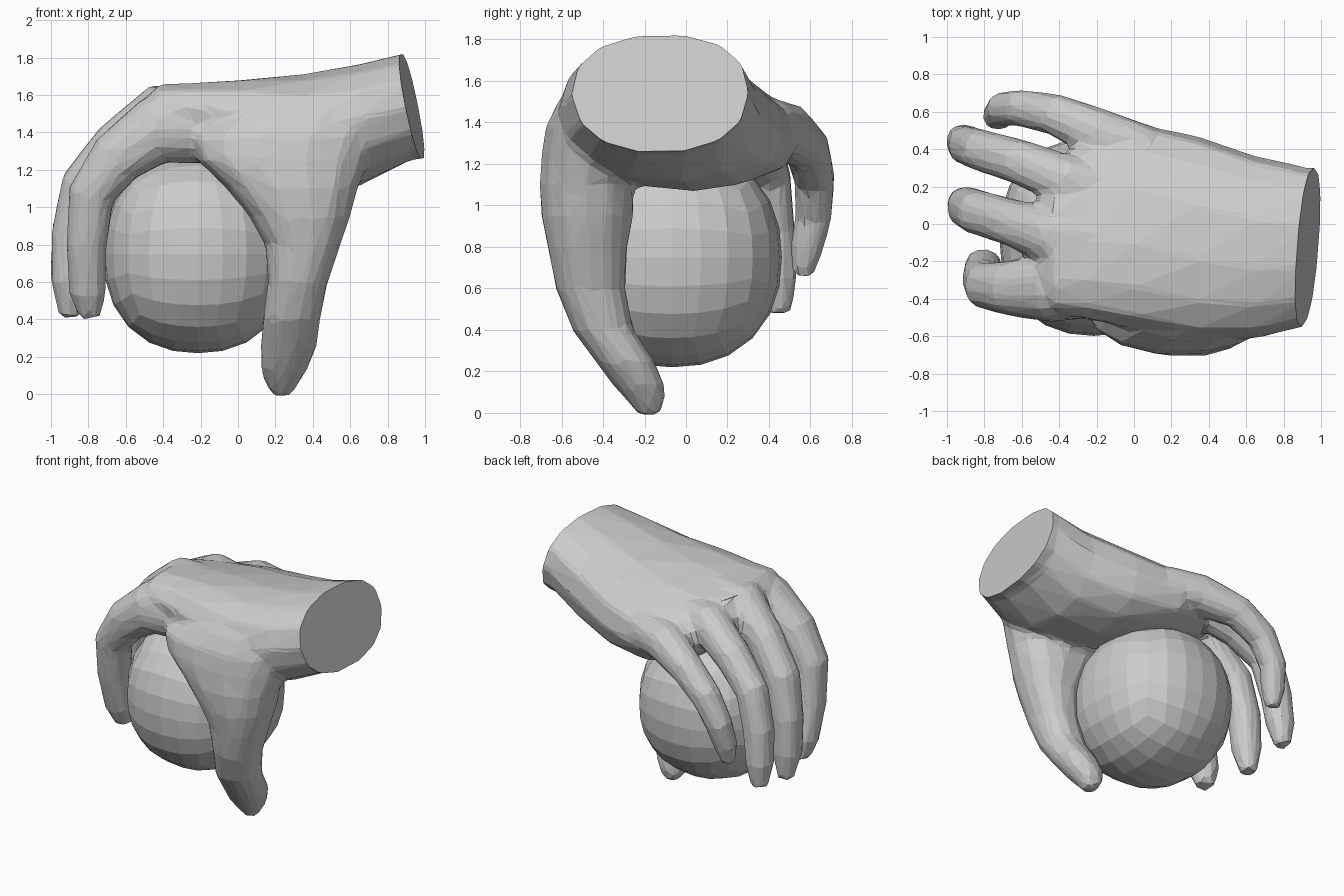
import bpy, bmesh
from math import sin, cos, tan, pi, copysign
from mathutils import Vector

if "Cube" in bpy.data.objects:
    bpy.data.objects.remove(bpy.data.objects["Cube"])

N = 14


def loft(bm, rings):
    """Skin a list of rings into a closed tube."""
    vs = [[bm.verts.new(p) for p in r] for r in rings]
    for a, b in zip(vs, vs[1:]):
        for i in range(len(a)):
            j = (i + 1) % len(a)
            bm.faces.new((a[i], a[j], b[j], b[i]))
    bm.faces.new(vs[0][::-1])
    bm.faces.new(vs[-1])


def oval(k, e=0.88):
    """Point k on a slightly squared unit oval."""
    c, s = cos(2 * pi * k / N), sin(2 * pi * k / N)
    return copysign(abs(c) ** e, c), copysign(abs(s) ** e, s)


def finger(bm, pts):
    """Tube through (x, y, z, radius) points."""
    ps = [Vector(p[:3]) for p in pts]
    rings = []
    for i, p in enumerate(ps):
        t = (ps[min(i + 1, len(ps) - 1)] - ps[max(i - 1, 0)]).normalized()
        side = Vector((0, 1, 0))
        side = (side - t * side.dot(t)).normalized()
        up = t.cross(side)
        r = pts[i][3]
        rings.append([p + side * oval(k)[0] * r + up * oval(k)[1] * r for k in range(N)])
    loft(bm, rings)


bm = bmesh.new()

# palm and wrist: x, y centre, z centre, half width, half height, tilt
palm = [
    (1.15, -.12, 1.57, .41, .29, 0),
    (.92, -.12, 1.54, .425, .295, 0),
    (.65, -.125, 1.44, .49, .325, -.06),
    (.35, -.08, 1.39, .55, .315, -.10),
    (.0, -.01, 1.40, .565, .26, -.19),
    (-.25, -.01, 1.425, .51, .21, -.22),
    (-.42, -.08, 1.47, .41, .17, -.2),
    (-.51, -.10, 1.45, .33, .10, -.2)]
rings = []
for x, yc, zc, w, h, t in palm:
    ring = []
    for k in range(N):
        u, v = oval(k)
        u, v = u * w, v * h
        ring.append((x, yc + u * cos(t) - v * sin(t), zc + u * sin(t) + v * cos(t)))
    rings.append(ring)
loft(bm, rings)

# thumb with web: z, x range, y range
thumb = [
    (1.60, .05, .72, -.54, -.2),
    (1.5, -.10, .78, -.62, -.2),
    (1.38, -.26, .76, -.68, -.2),
    (1.25, -.22, .70, -.70, -.22),
    (1.1, -.06, .64, -.71, -.25),
    (.95, .06, .60, -.70, -.25),
    (.8, .145, .55, -.67, -.28),
    (.6, .16, .48, -.63, -.29),
    (.4, .13, .44, -.55, -.25),
    (.25, .12, .42, -.44, -.15),
    (.13, .12, .37, -.35, -.1),
    (.05, .15, .32, -.28, -.1),
    (-.01, .19, .28, -.23, -.13)]
loft(bm, [[((a + b) / 2 + oval(k)[0] * (b - a) / 2, (c + d) / 2 + oval(k)[1] * (d - c) / 2, z)
           for k in range(N)] for z, a, b, c, d in thumb])

# four fingers: index, middle, ring, little
finger(bm, [(-.2, -.31, 1.42, .19), (-.45, -.34, 1.41, .185), (-.65, -.345, 1.26, .15),
            (-.785, -.33, 1.07, .125), (-.81, -.29, .8, .11), (-.805, -.23, .55, .1), (-.79, -.20, .41, .06)])
finger(bm, [(-.15, -.1, 1.51, .15), (-.42, -.07, 1.51, .15), (-.66, .01, 1.33, .125),
            (-.83, .06, 1.12, .12), (-.89, .09, .85, .11), (-.90, .1, .6, .1), (-.90, .12, .41, .055)])
finger(bm, [(-.1, .14, 1.45, .14), (-.35, .23, 1.46, .135), (-.62, .335, 1.32, .12),
            (-.82, .395, 1.14, .11), (-.89, .42, .88, .105), (-.91, .44, .65, .095), (-.92, .455, .48, .055)])
finger(bm, [(.05, .38, 1.37, .15), (-.18, .48, 1.36, .135), (-.42, .585, 1.27, .11),
            (-.60, .62, 1.13, .1), (-.70, .615, .95, .09), (-.73, .58, .79, .08), (-.74, .56, .66, .05)])

bmesh.ops.recalc_face_normals(bm, faces=bm.faces)
mesh = bpy.data.meshes.new("hand")
bm.to_mesh(mesh)
bm.free()
hand = bpy.data.objects.new("hand", mesh)
bpy.context.collection.objects.link(hand)
bpy.context.view_layer.objects.active = hand
hand.select_set(True)

# fuse the pieces into one skin, soften, then reduce to facets
m = hand.modifiers.new("fuse", 'REMESH')
m.mode = 'VOXEL'
m.voxel_size = .02
m = hand.modifiers.new("soften", 'SMOOTH')
m.factor = .5
m.iterations = 10
m = hand.modifiers.new("facet", 'DECIMATE')
m.ratio = .035
for name in ("fuse", "soften", "facet"):
    bpy.ops.object.modifier_apply(modifier=name)

# flat slanted cut at the wrist
bm = bmesh.new()
bm.from_mesh(hand.data)
cut = bmesh.ops.bisect_plane(bm, geom=bm.verts[:] + bm.edges[:] + bm.faces[:],
                             plane_co=(.93, -.12, 1.535), plane_no=(1, -.08, .2), clear_outer=True)
edges = [e for e in cut['geom_cut'] if isinstance(e, bmesh.types.BMEdge)]
bmesh.ops.holes_fill(bm, edges=edges, sides=0)
for f in bm.faces:
    f.smooth = False
bm.to_mesh(hand.data)
bm.free()

# faceted ball held in the hand: a gridded cube blown up to a slightly boxy sphere
P = 2.25
bm = bmesh.new()
bmesh.ops.create_cube(bm, size=2)
bmesh.ops.subdivide_edges(bm, edges=bm.edges[:], cuts=5, use_grid_fill=True)
for v in bm.verts:
    d = Vector([tan(c * pi / 4) for c in v.co])
    d /= sum(abs(c) ** P for c in d) ** (1 / P)
    v.co = (d.x * .505, d.y * .53, d.z * .53)
mesh = bpy.data.meshes.new("ball")
bm.to_mesh(mesh)
bm.free()
ball = bpy.data.objects.new("ball", mesh)
ball.location = (-.215, -.068, .75)
bpy.context.collection.objects.link(ball)
